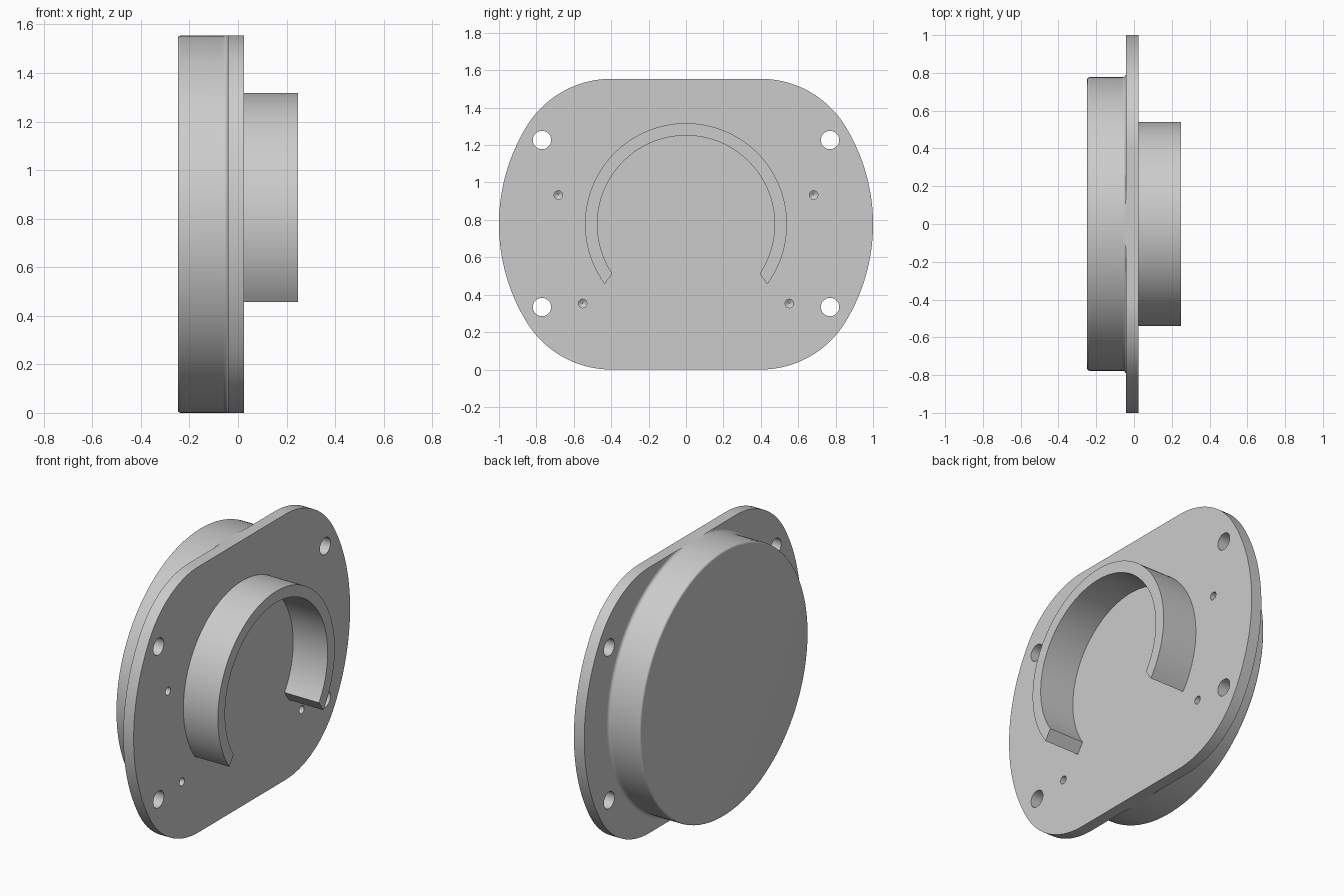
import bpy, bmesh, math
from math import sin, cos, radians, pi

if "Cube" in bpy.data.objects:
    bpy.data.objects.remove(bpy.data.objects["Cube"], do_unlink=True)

MID = 0.777            # height of the main axis, also the disc radius
BACK, FACE = -0.042, 0.025   # the two sides of the plate

grey = bpy.data.materials.new("plain_grey")
grey.use_nodes = True
grey.diffuse_color = (0.6, 0.6, 0.6, 1)
grey.node_tree.nodes["Principled BSDF"].inputs["Base Color"].default_value = (0.6, 0.6, 0.6, 1)


def loft(name, rings):
    """Join equal-length rings of points with quads and cap both ends."""
    bm = bmesh.new()
    loops = [[bm.verts.new(p) for p in ring] for ring in rings]
    n = len(loops[0])
    for a, b in zip(loops, loops[1:]):
        for i in range(n):
            j = (i + 1) % n
            bm.faces.new((a[i], a[j], b[j], b[i]))
    bm.faces.new(loops[0][::-1])
    bm.faces.new(loops[-1])
    bmesh.ops.recalc_face_normals(bm, faces=bm.faces)
    mesh = bpy.data.meshes.new(name)
    bm.to_mesh(mesh)
    bm.free()
    mesh.materials.append(grey)
    obj = bpy.data.objects.new(name, mesh)
    bpy.context.collection.objects.link(obj)
    return obj


def prism(name, outline, x0, x1):
    return loft(name, [[(x, y, z + MID) for y, z in outline] for x in (x0, x1)])


def lathe(name, profile, y=0, z=0, steps=32, limit=9):
    """Turn an (x, radius) profile round the x direction, held within a height limit."""
    angles = [2 * pi * i / steps for i in range(steps)]
    return loft(name, [[(x, y + r * cos(a), MID + max(-limit, min(limit, z + r * sin(a))))
                        for a in angles] for x, r in profile])


def arc(cy, cz, r, a0, a1, steps):
    return [(cy + r * cos(a), cz + r * sin(a))
            for a in (a0 + (a1 - a0) * i / steps for i in range(steps + 1))]


def select_only(obj):
    bpy.ops.object.select_all(action='DESELECT')
    obj.select_set(True)
    bpy.context.view_layer.objects.active = obj


def cut(obj, cutters):
    select_only(obj)
    for c in cutters:
        mod = obj.modifiers.new("hole", 'BOOLEAN')
        mod.operation = 'DIFFERENCE'
        mod.solver = 'EXACT'
        mod.object = c
        bpy.ops.object.modifier_apply(modifier=mod.name)


# Plate: wide side arcs blended into flat top and bottom by corner arcs
flat = 0.4
corner = (1 - flat ** 2 - MID ** 2) / (2 * (1 - MID))
drop = MID - corner
join = math.atan2(drop, flat)
quarter = arc(0, 0, 1, 0, join, 20) + arc(flat, drop, corner, join, pi / 2, 28)[1:]
half = quarter + [(-y, z) for y, z in quarter[::-1]]
outline = half + [(y, -z) for y, z in half[-2:0:-1]]
plate = prism("mounting_plate", outline, BACK, FACE)

# Disc behind the plate: eased rear rim, small fillet where it meets the plate
ease, fillet = 0.012, 0.02
profile = [(-0.248 + ease * (1 - cos(a)), MID - ease * (1 - sin(a)))
           for a in (radians(18 * i) for i in range(6))]
profile += [(BACK - fillet * (1 - sin(a)), MID + fillet * (1 - cos(a)))
            for a in (radians(15 * i) for i in range(7))]
disc = lathe("rear_disc", profile, steps=160, limit=MID)

# Open collar on the face, with slanted ends
outer = arc(0, 0, 0.54, radians(-36.5), radians(216.5), 90)
inner = arc(0, 0, 0.474, radians(-33.7), radians(213.7), 90)
collar = prism("open_collar", outer + inner[::-1], FACE, 0.248)

# Bolt holes go through; pin holes are blind with a conical bottom
bolts, pins = [], []
for side in (-1, 1):
    for z in (-0.443, 0.45):
        bolts.append(lathe("bolt_cutter", [(-0.1, 0.049), (0.1, 0.049)], side * 0.77, z, 40))
    for y, z in ((0.682, 0.156), (0.553, -0.424)):
        pins.append(lathe("pin_cutter", [(-0.095, 0.0005), (-0.08, 0.023), (0.1, 0.023)],
                          side * y, z, 24))
cut(plate, bolts + pins)
cut(disc, pins)
for c in bolts + pins:
    bpy.data.objects.remove(c, do_unlink=True)

for part in (plate, disc, collar):
    select_only(part)
    bpy.ops.object.shade_smooth_by_angle(angle=radians(30))
